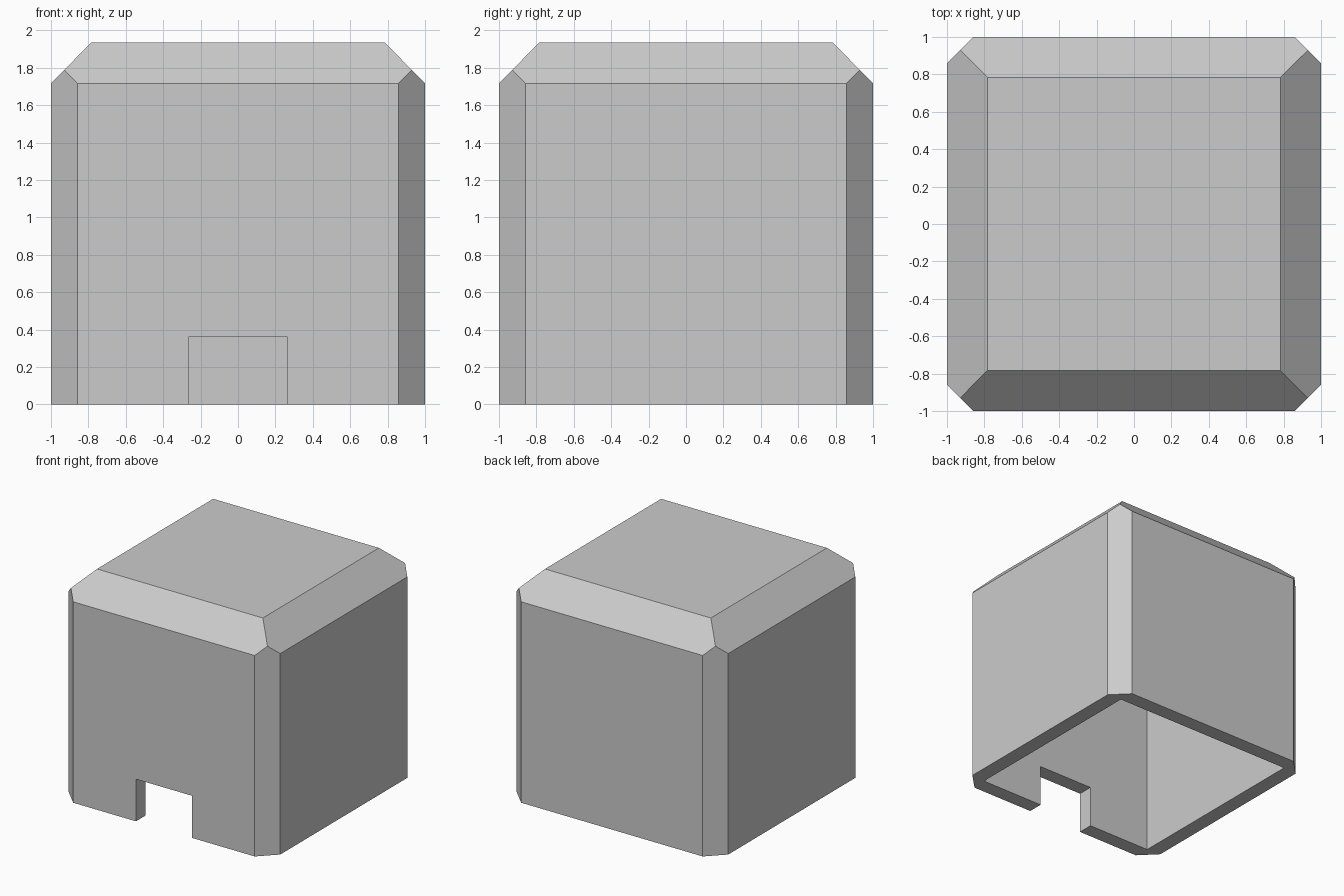
import bpy, bmesh
from mathutils import Vector

if "Cube" in bpy.data.objects:
    bpy.data.objects.remove(bpy.data.objects["Cube"])

HEIGHT = 1.935      # overall height
WALL = 0.868        # half width of the cavity
CEILING = 1.80      # underside of the roof


def make_box(name, lo, hi):
    """Axis-aligned box between two corners."""
    lo, hi = Vector(lo), Vector(hi)
    bm = bmesh.new()
    bmesh.ops.create_cube(bm, size=1)
    for v in bm.verts:
        v.co = (lo + hi) / 2 + Vector(a * b for a, b in zip(v.co, hi - lo))
    mesh = bpy.data.meshes.new(name)
    bm.to_mesh(mesh)
    bm.free()
    obj = bpy.data.objects.new(name, mesh)
    bpy.context.collection.objects.link(obj)
    return obj


def chamfer(obj, planes):
    """Slice off everything beyond each (point, normal) plane and cap the cut."""
    bm = bmesh.new()
    bm.from_mesh(obj.data)
    for co, no in planes:
        geom = bm.verts[:] + bm.edges[:] + bm.faces[:]
        cut = bmesh.ops.bisect_plane(bm, geom=geom, plane_co=co, plane_no=no,
                                     clear_outer=True)["geom_cut"]
        edges = [e for e in cut if isinstance(e, bmesh.types.BMEdge)]
        bmesh.ops.contextual_create(bm, geom=edges)
    bmesh.ops.recalc_face_normals(bm, faces=bm.faces)
    bm.to_mesh(obj.data)
    bm.free()


def subtract(obj, cutter):
    mod = obj.modifiers.new(cutter.name, 'BOOLEAN')
    mod.operation = 'DIFFERENCE'
    mod.solver = 'EXACT'
    mod.object = cutter
    cutter.hide_render = True
    cutter.hide_set(True)


# Outer shell with chamfered upright corners and sloped roof edges
shell = make_box("cover_shell", (-1, -1, 0), (1, 1, HEIGHT))
uprights = [((sx, sy * 0.858, 0), (sx, sy, 0)) for sx in (-1, 1) for sy in (-1, 1)]
slopes = [((dx, dy, 1.717), (dx * 0.218, dy * 0.218, 0.216))
          for dx, dy in ((1, 0), (-1, 0), (0, 1), (0, -1))]
chamfer(shell, uprights + slopes)

# Hollow interior, open at the bottom
subtract(shell, make_box("cavity_cutter", (-WALL, -WALL, -0.3), (WALL, WALL, CEILING)))

# Rectangular notch through the front wall
subtract(shell, make_box("notch_cutter", (-0.265, -1.2, -0.2), (0.265, -0.6, 0.36)))

# Plain grey finish
grey = bpy.data.materials.new("light_grey")
grey.diffuse_color = (0.6, 0.6, 0.6, 1)
grey.use_nodes = True
grey.node_tree.nodes["Principled BSDF"].inputs["Base Color"].default_value = grey.diffuse_color
shell.data.materials.append(grey)
